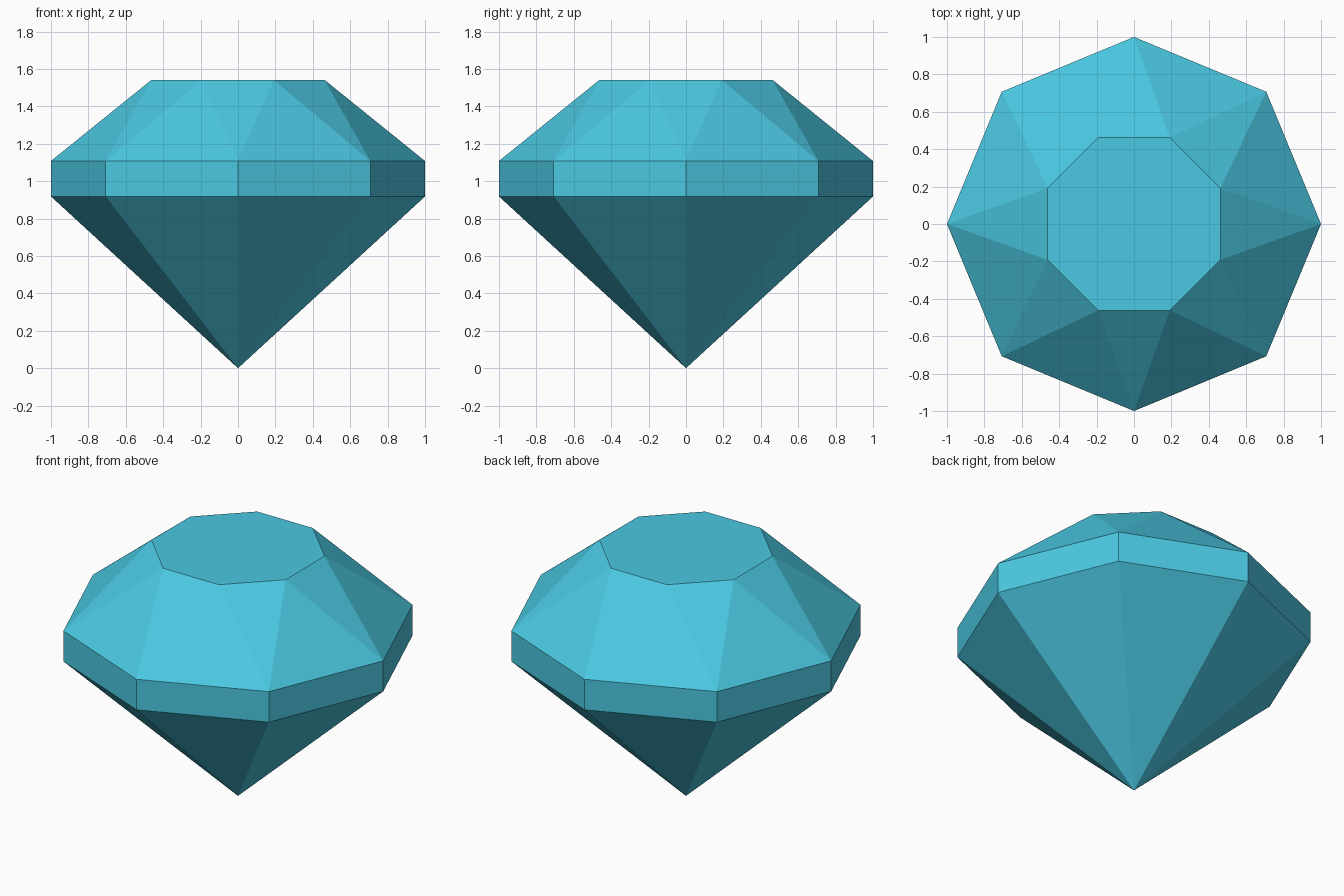
import bpy, bmesh, math

if "Cube" in bpy.data.objects:
    bpy.data.objects.remove(bpy.data.objects["Cube"])

SIDES = 8
STEP = 2 * math.pi / SIDES

mat = bpy.data.materials.new("gem_turquoise")
mat.diffuse_color = (0.07, 0.58, 0.76, 1.0)
mat.use_nodes = True
mat.node_tree.nodes["Principled BSDF"].inputs["Base Color"].default_value = mat.diffuse_color

bm = bmesh.new()


def ring(radius, z, turn=0.0):
    return [bm.verts.new((radius * math.cos(i * STEP + turn),
                          radius * math.sin(i * STEP + turn), z))
            for i in range(SIDES)]


tip = bm.verts.new((0, 0, 0))
low = ring(1.0, 0.918)                    # lower girdle edge
high = ring(1.0, 1.108)                   # upper girdle edge
table = ring(0.5, 1.542, STEP / 2)        # flat top, turned half a step

for i in range(SIDES):
    j = (i + 1) % SIDES
    bm.faces.new((tip, low[j], low[i]))               # pavilion
    bm.faces.new((low[i], low[j], high[j], high[i]))  # girdle
    bm.faces.new((high[i], high[j], table[i]))        # crown, wide facets
    bm.faces.new((high[j], table[j], table[i]))       # crown, narrow facets
bm.faces.new(table)
bmesh.ops.recalc_face_normals(bm, faces=bm.faces)

mesh = bpy.data.meshes.new("cut_gem")
bm.to_mesh(mesh)
bm.free()
mesh.materials.append(mat)
bpy.context.collection.objects.link(bpy.data.objects.new("cut_gem", mesh))
